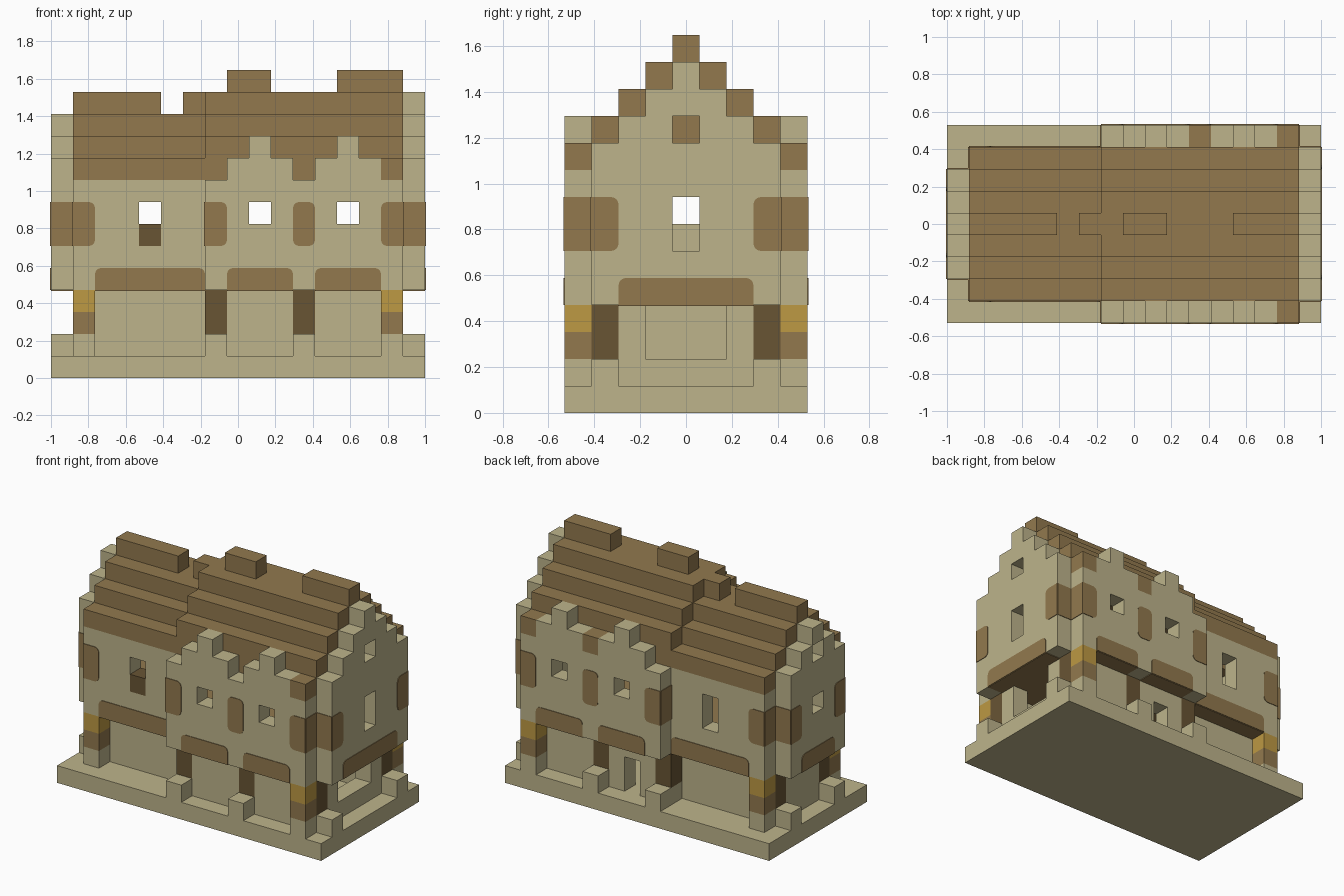
import bpy, bmesh, math
from itertools import product

if "Cube" in bpy.data.objects:
    bpy.data.objects.remove(bpy.data.objects["Cube"])

U = 2 / 17                    # block size; the house is 17 x 9 x 14 blocks


def material(name, rgb):
    m = bpy.data.materials.new(name)
    m.diffuse_color = (*rgb, 1)
    m.use_nodes = True
    m.node_tree.nodes["Principled BSDF"].inputs["Base Color"].default_value = m.diffuse_color
    return m


TAN = material("sandstone", (0.51, 0.456, 0.258))
BROWN = material("brown wood", (0.287, 0.191, 0.076))
DARK = material("dark wood", (0.138, 0.089, 0.034))
GOLD = material("gold", (0.509, 0.319, 0.056))


def pos(i, j, k):
    return ((i - 8.5) * U, (j - 4.5) * U, k * U)


def box(i, j, k):
    """Set of blocks; each argument is an index or an inclusive (low, high) pair."""
    span = [range(a, a + 1) if isinstance(a, int) else range(a[0], a[1] + 1) for a in (i, j, k)]
    return set(product(*span))


def mirror(cells):
    return cells | {(i, 8 - j, k) for i, j, k in cells}


def finish(name, bm, mat):
    bmesh.ops.remove_doubles(bm, verts=bm.verts, dist=1e-5)
    me = bpy.data.meshes.new(name)
    bm.to_mesh(me)
    bm.free()
    me.materials.append(mat)
    bpy.context.collection.objects.link(bpy.data.objects.new(name, me))


def build(name, cells, mat):
    """Outer skin of a set of blocks."""
    bm = bmesh.new()
    for c in sorted(cells):
        for ax, s in product(range(3), (0, 1)):
            n = list(c)
            n[ax] += 2 * s - 1
            if tuple(n) in cells:
                continue
            quad = []
            for p, q in ((0, 0), (1, 0), (1, 1), (0, 1)):
                v = list(c)
                v[ax] += s
                v[(ax + 1) % 3] += p
                v[(ax + 2) % 3] += q
                quad.append(bm.verts.new(pos(*v)))
            bm.faces.new(quad if s else quad[::-1])
    finish(name, bm, mat)


patches = bmesh.new()


def patch(axis, plane, out, a0, a1, b0, b1, rounded=""):
    """Thin painted plate; rounded may hold l (low side), h (high side), t (top)."""
    r, loop = 0.28, []
    corners = ((a0, b0, 1, 1, "l"), (a1, b0, -1, 1, "h"), (a1, b1, -1, -1, "ht"), (a0, b1, 1, -1, "lt"))
    for n, (a, b, sa, sb, keys) in enumerate(corners):
        if not any(k in rounded for k in keys):
            loop.append((a, b))
            continue
        for t in range(5):
            ang = math.pi + n * math.pi / 2 + t * math.pi / 8
            loop.append((a + sa * r + r * math.cos(ang), b + sb * r + r * math.sin(ang)))
    rings = []
    for d in (0, 0.035 * out):
        rings.append([])
        for a, b in loop:
            v = {"x": (plane + d, a, b), "y": (a, plane + d, b), "z": (a, b, plane + d)}[axis]
            rings[-1].append(patches.verts.new(pos(*v)))
    lo, hi = rings
    fs = [patches.faces.new(lo[::-1]), patches.faces.new(hi)]
    for n in range(len(loop)):
        m = (n + 1) % len(loop)
        fs.append(patches.faces.new((lo[n], lo[m], hi[m], hi[n])))
    bmesh.ops.recalc_face_normals(patches, faces=fs)


# Base slab with raised footings
footings = mirror(box(7, 0, 1) | box(11, 0, 1) | box(16, 1, 1) | box(0, 2, 1))
posts_foot = mirror(box(15, 0, 1) | box(1, 1, 1))
build("base", box((0, 16), (0, 8), 0) | footings | posts_foot, TAN)

# Ground floor walls, set back one block
dark = mirror(box(7, 1, (2, 3)) | box(11, 1, (2, 3)) | box(15, 1, (2, 3)) | box(1, 2, (2, 3)))
ground = mirror(box((1, 6), 2, (1, 3)) | box((7, 15), 1, (1, 3)))
ground |= box(1, (2, 6), (1, 3)) | box(15, (1, 7), (1, 3))
ground -= dark | box(15, (3, 5), (2, 3)) | box(9, 7, (1, 2))
build("ground_walls", ground, TAN)
build("dark_posts", dark | box(4, 1, 6), DARK)
build("corner_post_lower", mirror(box(15, 0, 2) | box(1, 1, 2)), BROWN)
build("corner_post_lantern", mirror(box(15, 0, 3) | box(1, 1, 3)), GOLD)

# Upper walls with overhang, dormers and stepped gables
upper = mirror(box((1, 6), 1, (4, 8)) | box((7, 15), 0, (4, 8)))
upper |= mirror(box((8, 10), 0, 9) | box((12, 14), 0, 9) | box(9, 0, 10) | box(13, 0, 10))
for j in range(1, 5):
    upper |= mirror(box(16, j, (4, 8 + j)))
    if j > 1:
        upper |= mirror(box(0, j, (4, 7 + j)))
upper -= mirror(box(9, 0, 7) | box(13, 0, 7))               # wing windows
upper -= box(4, 1, (6, 7)) | box(4, 7, (6, 7))              # narrow wing windows
upper -= box(16, 4, (6, 7)) | box(16, 4, 10) | box(0, 4, 7) | box(0, 4, 10)
build("upper_walls", upper, TAN)
build("upper_floor", box((1, 6), (2, 6), 4) | box((7, 15), (1, 7), 4), BROWN)

# Stepped roofs
narrow, wide = set(), set()
for j in range(1, 5):
    narrow |= mirror(box((1, 6), j, (max(9, 7 + j), min(8 + j, 11))))
    wide |= mirror(box((7, 15), j, (8 + j, min(9 + j, 12))))
    wide |= mirror(box(7, j, (9, min(9 + j, 12))))          # attic wall between the roofs
narrow |= box((1, 4), 4, 12) | box(6, 4, 12)
wide |= box((8, 9), 4, 13) | box((13, 15), 4, 13)
wide |= mirror(box(15, 0, 9)) | box(11, 8, 9)
build("narrow_roof", narrow, BROWN)
build("wide_roof", wide, BROWN)

# Painted timber: patches beside the windows, bands along the overhang
for near in (True, False):
    def row(y):
        return y if near else 9 - y
    o = -1 if near else 1
    patch("y", row(0), o, 7, 8, 6, 8, "h")
    patch("x", 7, -1, *sorted((row(0), row(1))), 6, 8)
    patch("y", row(0), o, 11, 12, 6, 8, "lh")
    patch("y", row(0), o, 15, 16, 6, 8, "l")
    patch("y", row(1), o, 16, 17, 6, 8)
    patch("y", row(1), o, 1, 2, 6, 8, "h")
    patch("y", row(2), o, 0, 1, 6, 8)
    inner = "h" if near else "l"
    for plane, out, edge, y in ((17, 1, 16, 1), (0, -1, 1, 2)):
        patch("x", plane, out, *sorted((row(y), row(y + 1))), 6, 8, inner)
        patch("x", edge, out, *sorted((row(y - 1), row(y))), 6, 8)
    for a, b, y in ((2, 7, 1), (8, 11, 0), (12, 15, 0)):
        patch("y", row(y), o, a, b, 4, 5, "t")
        patch("z", 4, -1, a, b, *sorted((row(y), row(y + 1))))
for plane, out, a, b in ((17, 1, 2, 7), (0, -1, 3, 6)):
    patch("x", plane, out, a, b, 4, 5, "t")
    patch("z", 4, -1, *sorted((plane, plane - out)), a, b)
finish("timber_panels", patches, BROWN)
